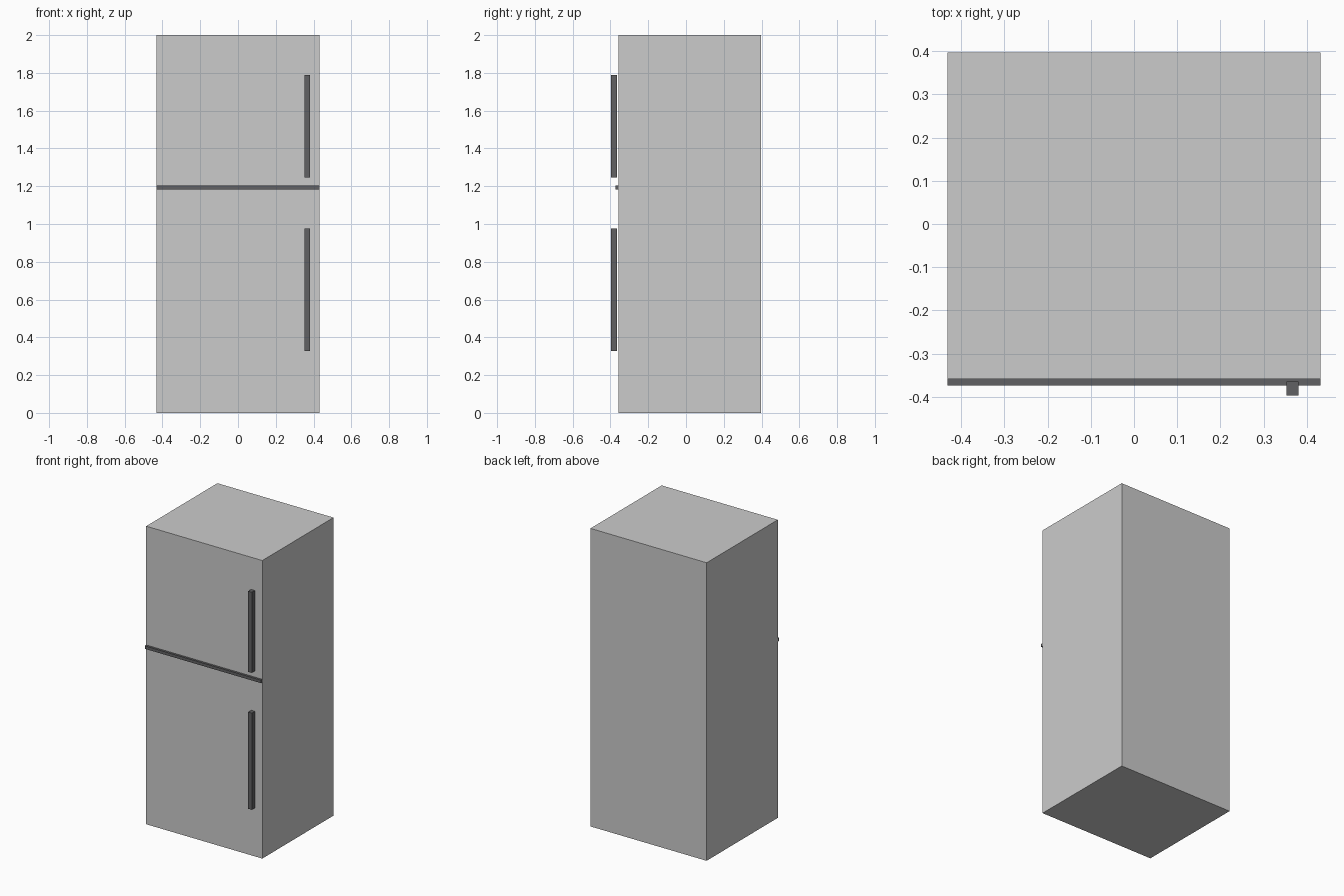
import bpy

if "Cube" in bpy.data.objects:
    bpy.data.objects.remove(bpy.data.objects["Cube"])


def box(name, x, y, z, grey=None):
    """Box spanning the given (min, max) ranges."""
    spans = (x, y, z)
    bpy.ops.mesh.primitive_cube_add(size=1, location=[(a + b) / 2 for a, b in spans])
    ob = bpy.context.object
    ob.name = name
    ob.scale = [b - a for a, b in spans]
    bpy.ops.object.transform_apply(location=False, rotation=False, scale=True)
    if grey:
        ob.data.materials.append(grey)
    return ob


# Dark grey trim
dark = bpy.data.materials.new("dark_trim")
dark.diffuse_color = (0.12, 0.12, 0.125, 1)
dark.use_nodes = True
dark.node_tree.nodes["Principled BSDF"].inputs["Base Color"].default_value = dark.diffuse_color

# Fridge cabinet
box("cabinet", (-0.431, 0.431), (-0.358, 0.397), (0, 2))

# Seam strip between freezer and fridge doors
box("door_seam", (-0.431, 0.431), (-0.373, -0.357), (1.183, 1.203), dark)

# Door handles
for name, z in (("freezer_handle", (1.247, 1.788)), ("fridge_handle", (0.328, 0.977))):
    box(name, (0.353, 0.380), (-0.396, -0.364), z, dark)
